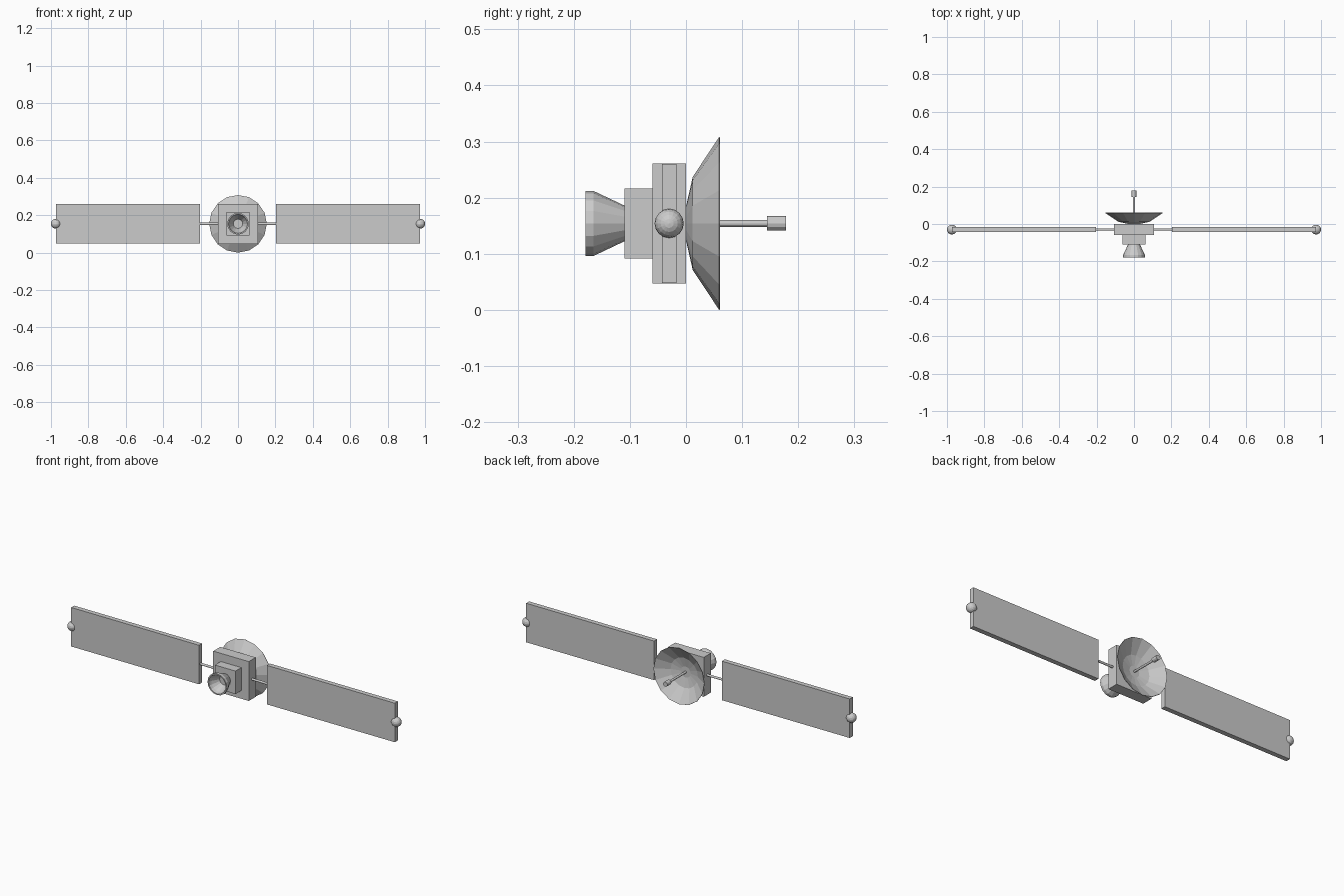
import bpy, bmesh, math

if "Cube" in bpy.data.objects:
    bpy.data.objects.remove(bpy.data.objects["Cube"])

ZC = 0.154   # height of the main axis
YP = -0.03   # depth of the solar wings


def finish(name, bm):
    bmesh.ops.recalc_face_normals(bm, faces=bm.faces)
    me = bpy.data.meshes.new(name)
    bm.to_mesh(me)
    bm.free()
    ob = bpy.data.objects.new(name, me)
    bpy.context.collection.objects.link(ob)
    return ob


def box(name, x0, x1, y0, y1, half_z):
    bm = bmesh.new()
    bmesh.ops.create_cube(bm, size=1)
    for v in bm.verts:
        v.co = ((x0 + x1) / 2 + v.co.x * (x1 - x0),
                (y0 + y1) / 2 + v.co.y * (y1 - y0),
                ZC + v.co.z * 2 * half_z)
    return finish(name, bm)


def lathe(name, profile, sides=16):
    """Spin (radius, y) points around the y axis through the model centre."""
    bm = bmesh.new()
    rings = []
    for r, y in profile:
        if r == 0:
            rings.append([bm.verts.new((0, y, ZC))] * sides)
        else:
            rings.append([bm.verts.new((r * math.cos(2 * math.pi * i / sides), y,
                                        ZC + r * math.sin(2 * math.pi * i / sides)))
                          for i in range(sides)])
    for a, b in zip(rings, rings[1:]):
        for i in range(sides):
            j = (i + 1) % sides
            quad = list(dict.fromkeys((a[i], a[j], b[j], b[i])))
            bm.faces.new(quad)
    return finish(name, bm)


# Central body and stepped rear block
box("body", -0.107, 0.107, -0.06, 0.0, 0.107)
box("engine_block", -0.062, 0.062, -0.11, -0.06, 0.0625)

# Hollow thruster bell
lathe("thruster_bell", [(0, -0.11), (0.032, -0.11), (0.058, -0.165), (0.058, -0.179),
                        (0.051, -0.179), (0.047, -0.163), (0.025, -0.122), (0, -0.122)])

# Thin dish antenna with its feed mast
lathe("dish", [(0, 0.0), (0.03, 0.0), (0.083, 0.012), (0.154, 0.059),
               (0.153, 0.061), (0.082, 0.015), (0.03, 0.003), (0, 0.003)])
lathe("feed_mast", [(0, 0.0), (0.006, 0.0), (0.006, 0.146), (0, 0.146)], 12)
lathe("feed_tip", [(0, 0.144), (0.013, 0.144), (0.013, 0.178), (0, 0.178)], 12)

# Solar wings: boom, panel and end knob on each side
for side, s in (("left", -1), ("right", 1)):
    box(side + "_solar_panel", min(s * 0.204, s * 0.973), max(s * 0.204, s * 0.973),
        YP - 0.013, YP + 0.013, 0.106)

    bm = bmesh.new()
    bmesh.ops.create_cone(bm, cap_ends=True, segments=12, radius1=0.006,
                          radius2=0.006, depth=0.12)
    boom = finish(side + "_boom", bm)
    boom.rotation_euler = (0, math.pi / 2, 0)
    boom.location = (s * 0.155, YP, ZC)

    bm = bmesh.new()
    bmesh.ops.create_uvsphere(bm, u_segments=16, v_segments=10, radius=0.026)
    knob = finish(side + "_end_knob", bm)
    knob.rotation_euler = (0, math.pi / 2, 0)
    knob.location = (s * 0.974, YP, ZC)
